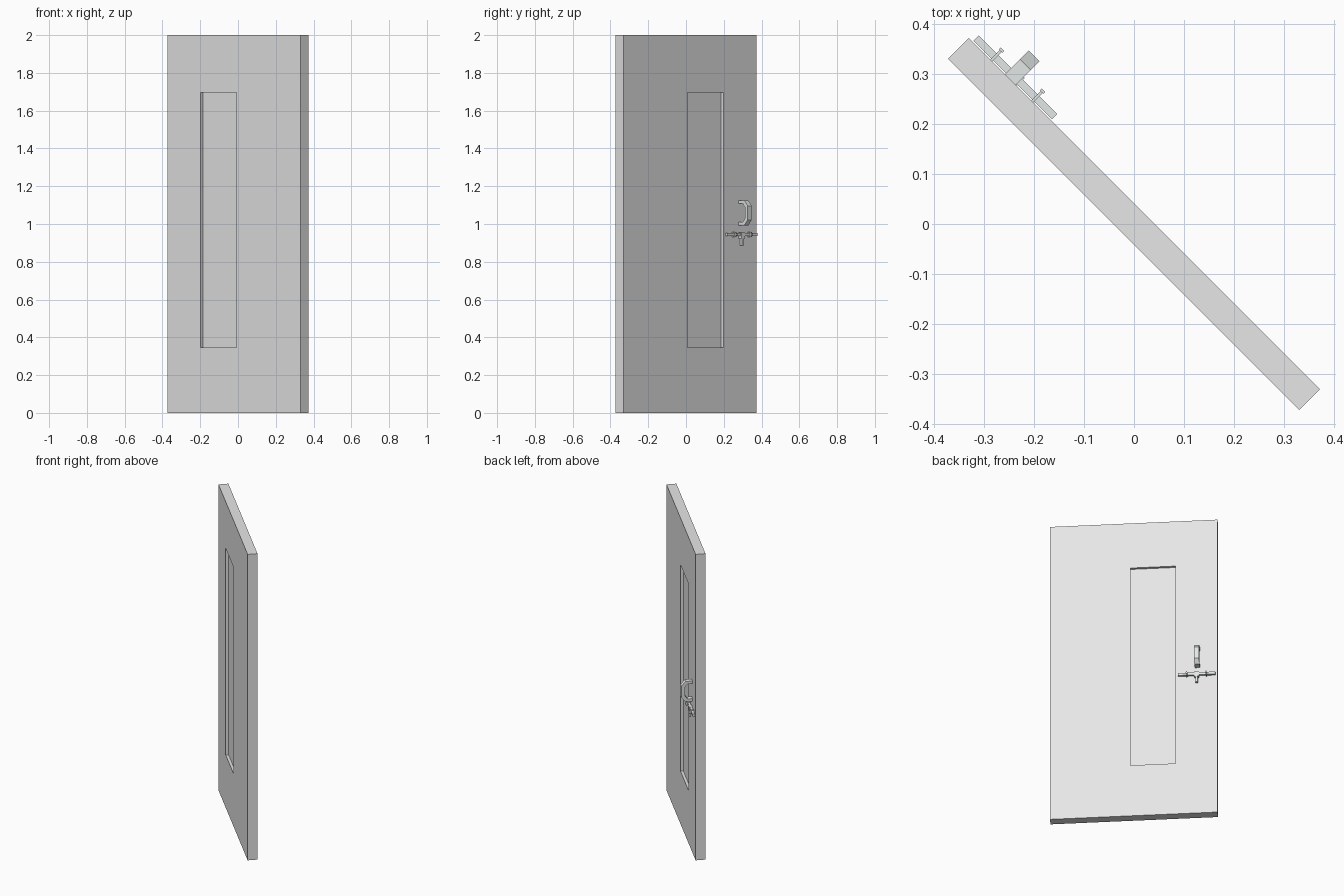
import bpy, bmesh, math
from mathutils import Vector

cube = bpy.data.objects.get("Cube")
if cube:
    bpy.data.objects.remove(cube, do_unlink=True)

TURN = math.radians(-45)     # the door stands open, turned about z
HALF_W, HALF_T, HEIGHT = 0.498, 0.0297, 2.0


def material(name, rgb):
    m = bpy.data.materials.new(name)
    m.use_nodes = True
    m.diffuse_color = (*rgb, 1)
    m.node_tree.nodes["Principled BSDF"].inputs["Base Color"].default_value = (*rgb, 1)
    return m


GREY = material("door grey", (0.8, 0.8, 0.8))
METAL = material("pale metal", (0.88, 0.92, 0.9))


def finish(name, bm, mat):
    bmesh.ops.recalc_face_normals(bm, faces=bm.faces)
    mesh = bpy.data.meshes.new(name)
    bm.to_mesh(mesh)
    bm.free()
    mesh.materials.append(mat)
    obj = bpy.data.objects.new(name, mesh)
    obj.rotation_euler.z = TURN
    bpy.context.collection.objects.link(obj)
    return obj


def add_box(bm, lo, hi):
    lo, hi = Vector(lo), Vector(hi)
    verts = bmesh.ops.create_cube(bm, size=1)["verts"]
    for v in verts:
        v.co = (lo + hi) / 2 + v.co * (hi - lo)


def box(name, lo, hi, mat):
    bm = bmesh.new()
    add_box(bm, lo, hi)
    return finish(name, bm, mat)


# Door leaf with a tall recessed panel on both faces
bm = bmesh.new()
add_box(bm, (-HALF_W, -HALF_T, 0), (HALF_W, HALF_T, HEIGHT))
bm.normal_update()
LEFT, RIGHT, LOW, HIGH, DEPTH = -0.25, 0.019, 0.345, 1.695, 0.017
for face in [f for f in bm.faces if abs(f.normal.y) > 0.9]:
    out = face.normal.copy()
    bmesh.ops.inset_region(bm, faces=[face], thickness=0.1)
    for v in face.verts:
        v.co.x = LEFT if v.co.x < 0 else RIGHT
        v.co.z = LOW if v.co.z < HEIGHT / 2 else HIGH
    panel = bmesh.ops.extrude_discrete_faces(bm, faces=[face])["faces"][0]
    bmesh.ops.translate(bm, verts=panel.verts, vec=-out * DEPTH)
finish("door_leaf", bm, GREY)

# Pull handle: a mirrored C profile given as (outward, height from the middle)
U, MID, HALF_GRIP = -0.38, 1.059, 0.015
outer = [(0.028, 0.066), (0.072, 0.066), (0.097, 0.037)]
inner = [(0.075, 0.03), (0.06, 0.049), (0.028, 0.049)]


def flip(points):
    return [(y, -z) for y, z in reversed(points)]


bm = bmesh.new()
profile = outer + flip(outer) + flip(inner) + inner
face = bm.faces.new([bm.verts.new((U - HALF_GRIP, y, MID + z)) for y, z in profile])
grown = bmesh.ops.extrude_face_region(bm, geom=[face])["geom"]
bmesh.ops.translate(bm, vec=(2 * HALF_GRIP, 0, 0),
                    verts=[g for g in grown if isinstance(g, bmesh.types.BMVert)])
finish("pull_handle", bm, METAL)

# Sliding bolt: bar, two pins and a hanging thumb tab
BOLT_U, BOLT_Z = -0.376, 0.944
box("bolt_bar", (BOLT_U - 0.111, 0.032, BOLT_Z - 0.008),
    (BOLT_U + 0.111, 0.047, BOLT_Z + 0.008), METAL)
for side, label in ((-1, "right"), (1, "left")):
    u = BOLT_U + side * 0.058
    box("bolt_pin_" + label, (u - 0.003, 0.029, BOLT_Z - 0.013),
        (u + 0.003, 0.056, BOLT_Z + 0.013), METAL)
    box("bolt_pin_head_" + label, (u - 0.005, 0.056, BOLT_Z - 0.005),
        (u + 0.005, 0.061, BOLT_Z + 0.005), METAL)
box("bolt_tab", (BOLT_U - 0.014, 0.03, BOLT_Z - 0.022),
    (BOLT_U + 0.014, 0.052, BOLT_Z + 0.01), METAL)
box("bolt_tab_grip", (BOLT_U - 0.007, 0.036, BOLT_Z - 0.058),
    (BOLT_U + 0.007, 0.05, BOLT_Z - 0.02), METAL)
